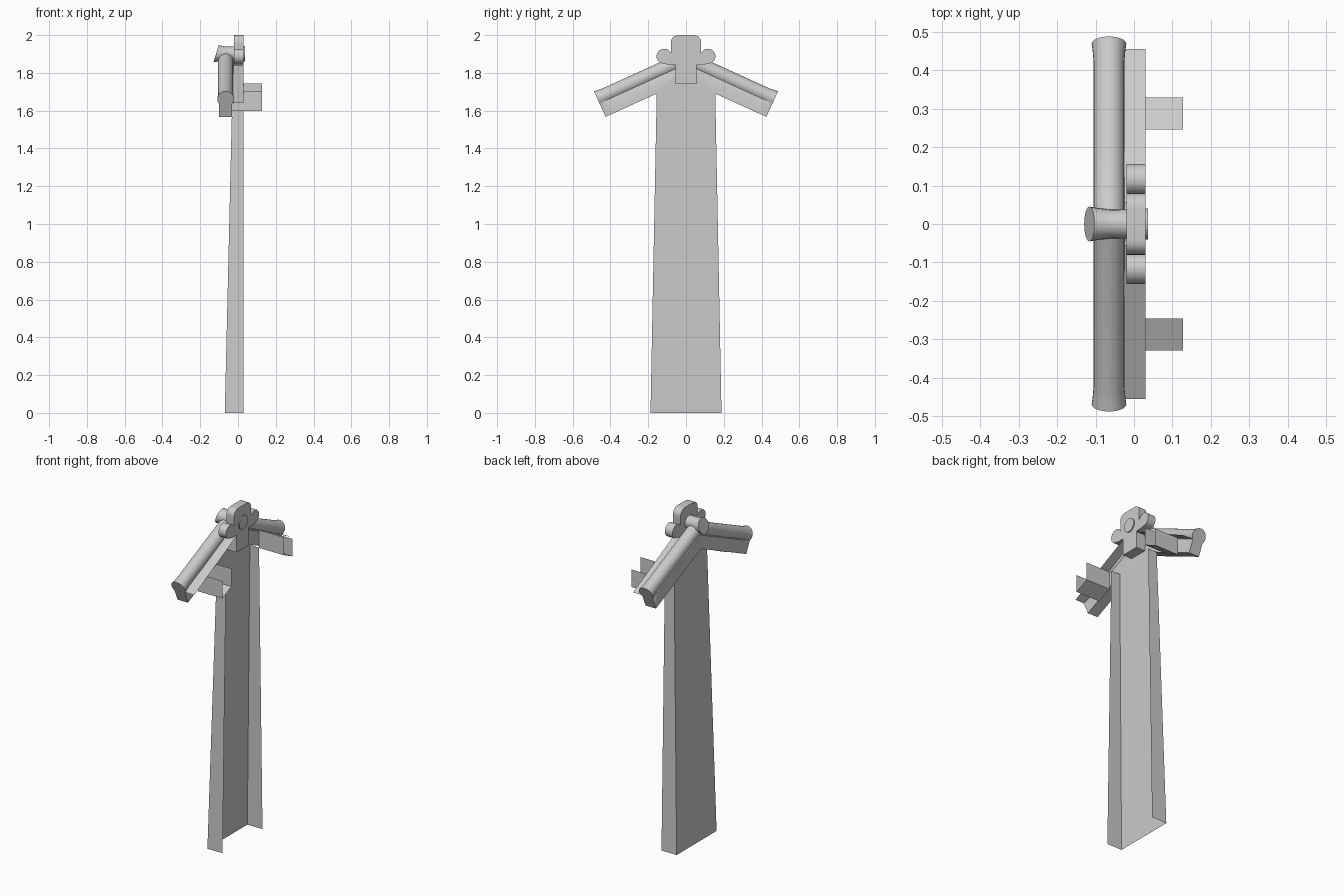
import bpy, bmesh, math
from mathutils import Vector

if "Cube" in bpy.data.objects:
    bpy.data.objects.remove(bpy.data.objects["Cube"])


def make(name, verts, faces, smooth=False, fix=True):
    me = bpy.data.meshes.new(name)
    me.from_pydata([tuple(v) for v in verts], [], faces)
    bm = bmesh.new()
    bm.from_mesh(me)
    if fix:
        bmesh.ops.recalc_face_normals(bm, faces=bm.faces)
    bm.to_mesh(me)
    bm.free()
    ob = bpy.data.objects.new(name, me)
    bpy.context.collection.objects.link(ob)
    if smooth:
        bpy.ops.object.select_all(action='DESELECT')
        ob.select_set(True)
        bpy.context.view_layer.objects.active = ob
        bpy.ops.object.shade_smooth_by_angle(angle=math.radians(40))
    return ob


def loft(name, rings, smooth=True):
    n = len(rings[0])
    verts = [p for r in rings for p in r]
    faces = [(k * n + i, k * n + (i + 1) % n, (k + 1) * n + (i + 1) % n, (k + 1) * n + i)
             for k in range(len(rings) - 1) for i in range(n)]
    faces += [tuple(range(n))[::-1], tuple(range((len(rings) - 1) * n, len(rings) * n))]
    return make(name, verts, faces, smooth)


def prism(name, prof, x0, x1, smooth=False):
    return loft(name, [[(x, y, z) for y, z in prof] for x in (x0, x1)], smooth)


def arc(cy, cz, r, a0, a1, n):
    return [(cy + r * math.cos(math.radians(a0 + (a1 - a0) * i / n)),
             cz + r * math.sin(math.radians(a0 + (a1 - a0) * i / n))) for i in range(n + 1)]


# Leaning back panel with gable top, and side flanges (open channel)
XB, XT, XF, ZT = -0.07, -0.03, 0.03, 1.69
make("back_panel",
     [(XB, -.188, 0), (XB, .188, 0), (XT, .155, ZT), (XT, -.155, ZT), (XT, 0, 1.84)],
     [(0, 1, 2, 3), (3, 2, 4)])
for s, side in ((-1, "left"), (1, "right")):
    make(side + "_flange",
         [(XB, s * .188, 0), (XF, s * .188, 0), (XF, s * .155, ZT), (XT, s * .155, ZT)],
         [(0, 1, 2, 3)])

# Thin sloping roof sheet
make("roof_sheet",
     [(x, y, z) for y, z in ((-.455, 1.64), (0, 1.868), (.455, 1.64)) for x in (-.035, XF)],
     [(0, 1, 3, 2), (2, 3, 5, 4)])

# Sloping verges: round tile on top of a square board
CX, R = -0.065, 0.042
D = Vector((0, .91, -.415))
N = Vector((0, .415, .91))
END = Vector((0, .486, 1.70))


def verge_section(r):
    pts = arc(CX, R, r, -40, 220, 20)
    pts = [(x, 2 * R - d) for x, d in pts]
    return pts + [(-.100, .072), (-.100, .146), (-.032, .146), (-.032, .072)]


for s, side in ((-1, "left"), (1, "right")):
    rings = [[(x, 0, 1.921 - d / .91) for x, d in verge_section(.040)]]
    for back, r in ((.05, .040), (.025, .042), (0, .045)):
        ring = []
        for x, d in verge_section(r):
            p = END - D * back - N * d
            ring.append((x, p.y * s, p.z))
        rings.append(ring)
    loft(side + "_verge", rings)

# Projecting purlins: open-topped troughs under the roof sheet
for s, side in ((-1, "left"), (1, "right")):
    prof = [(.245, 1.744), (.245, 1.637), (.329, 1.598), (.329, 1.702)]
    make(side + "_purlin", [(x, s * y, z) for x in (-.032, .128) for y, z in prof],
         [(i, i + 1, i + 5, i + 4) for i in range(3)])

# Ridge beam end under the apex
prism("ridge_beam", [(-.056, 1.742), (.056, 1.742), (.056, 1.845), (-.056, 1.845)], -.035, .03)

# Ridge tile across the top, flared with a slanted rear face
rings = []
for x, r, slant in ((-.116, .045, .3), (-.09, .041, .15), (-.06, .037, 0), (-.02, .038, 0), (.037, .041, 0)):
    rings.append([(x + slant * (z - 1.902), y, z) for y, z in arc(0, 1.902, r, 0, 345, 23)])
loft("ridge_tile", rings)

# Cloud-shaped crest: rounded middle lobe and two curled side lobes
middle = [(-.045, 1.842), (.045, 1.842), (.075, 1.862), (.078, 1.89)]
middle += [(.079, 1.945)] + arc(.042, 1.962, .038, 0, 90, 6)
middle += arc(-.042, 1.962, .038, 90, 180, 6) + [(-.079, 1.945), (-.078, 1.89), (-.075, 1.862)]
prism("crest_middle", middle, -.02, .03, True)
for s, side in ((-1, "left"), (1, "right")):
    lobe = arc(.116, 1.888, .040, -60, 170, 16) + [(.03, 1.875), (.03, 1.842), (.10, 1.845)]
    prism(side + "_crest_lobe", [(s * y, z) for y, z in lobe], -.02, .03, True)
